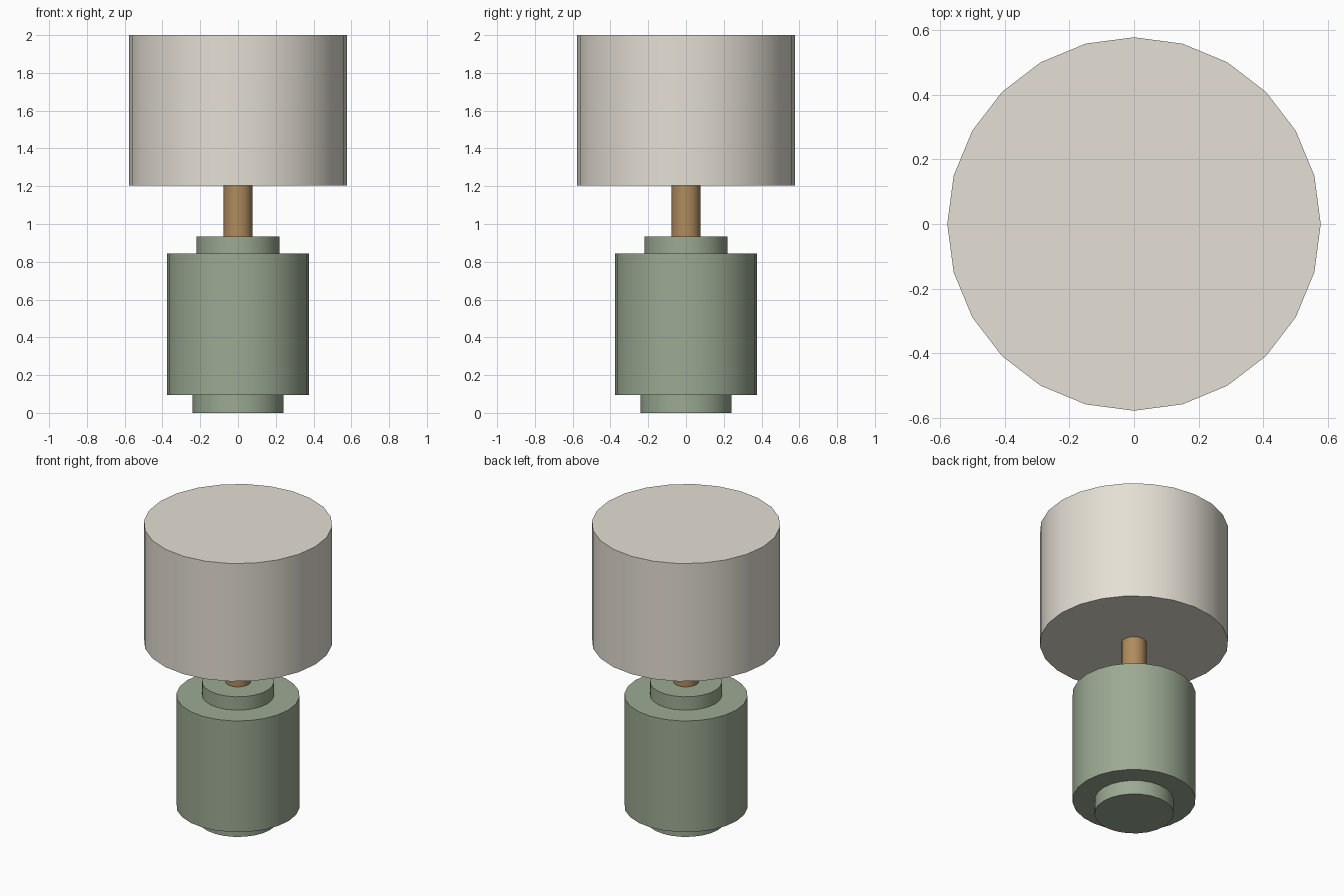
import bpy
import math

if "Cube" in bpy.data.objects:
    bpy.data.objects.remove(bpy.data.objects["Cube"])


def material(name, color):
    mat = bpy.data.materials.new(name)
    mat.diffuse_color = (*color, 1.0)
    mat.use_nodes = True
    mat.node_tree.nodes["Principled BSDF"].inputs["Base Color"].default_value = mat.diffuse_color
    return mat


def drum(name, radius, bottom, top, sides, mat):
    # Capped cylinder between two heights, rounded wall with crisp rims
    bpy.ops.mesh.primitive_cylinder_add(
        vertices=sides, radius=radius, depth=top - bottom,
        location=(0, 0, (bottom + top) / 2))
    obj = bpy.context.object
    obj.name = name
    obj.data.materials.append(mat)
    bpy.ops.object.shade_smooth_by_angle(angle=math.radians(35))
    return obj


ceramic = material("sage_ceramic", (0.33, 0.40, 0.29))
brass = material("brass", (0.43, 0.26, 0.11))
linen = material("linen", (0.78, 0.74, 0.66))

# Ceramic base: foot, body and collar
drum("foot", 0.242, 0.0, 0.095, 24, ceramic)
drum("body", 0.377, 0.095, 0.845, 24, ceramic)
drum("collar", 0.22, 0.845, 0.935, 24, ceramic)

# Stem and closed drum shade
drum("stem", 0.077, 0.935, 1.205, 16, brass)
drum("shade", 0.577, 1.205, 2.0, 24, linen)
